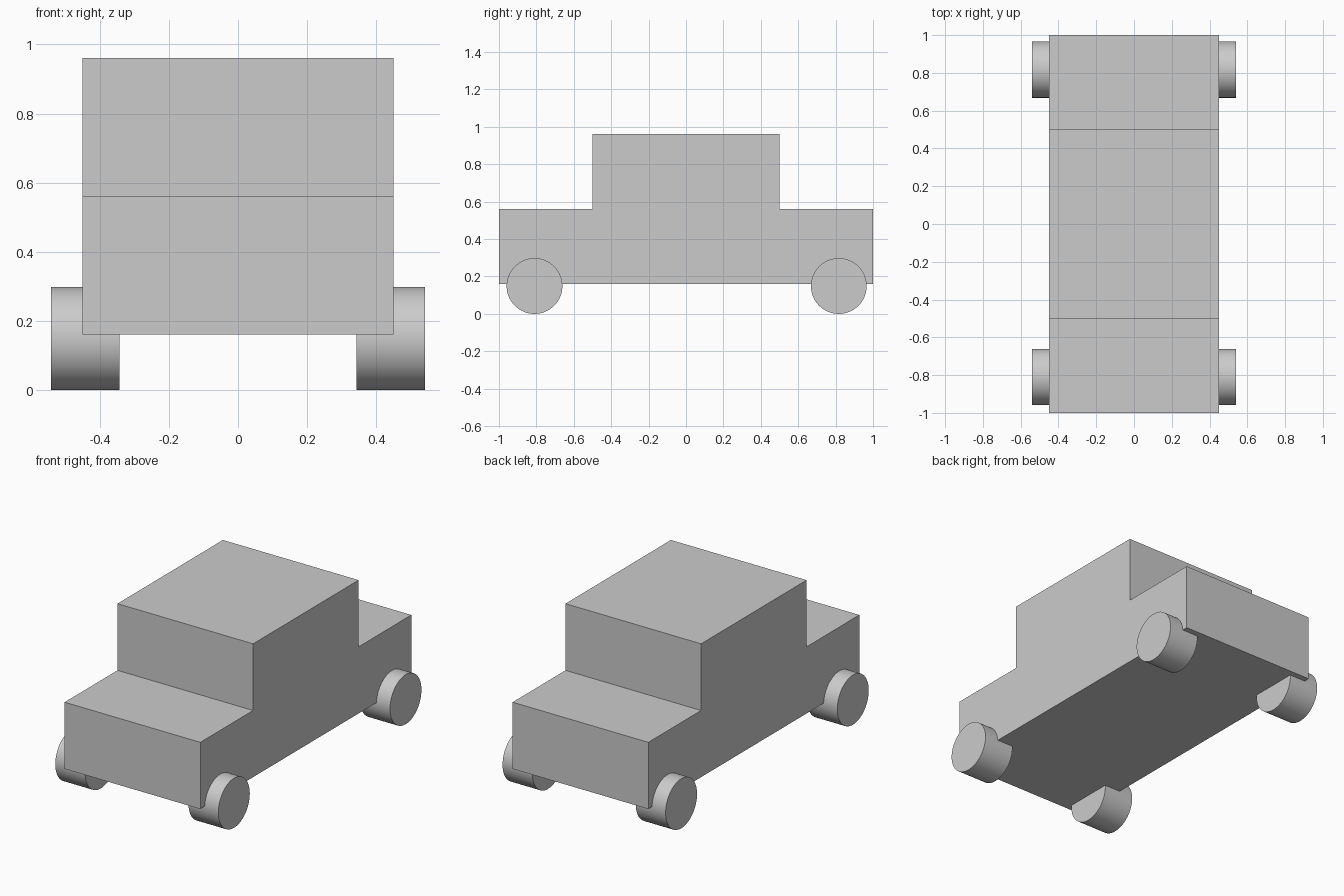
import bpy, bmesh, math
from mathutils import Matrix

if "Cube" in bpy.data.objects:
    bpy.data.objects.remove(bpy.data.objects["Cube"])

BODY_HALF_WIDTH = 0.45
WHEEL_RADIUS = 0.149
WHEEL_INNER, WHEEL_OUTER = 0.343, 0.541


def add_object(name, bm):
    bmesh.ops.recalc_face_normals(bm, faces=bm.faces)
    mesh = bpy.data.meshes.new(name)
    bm.to_mesh(mesh)
    bm.free()
    obj = bpy.data.objects.new(name, mesh)
    bpy.context.collection.objects.link(obj)
    return obj


# Body: stepped side profile (y, z) extruded across the width
profile = [(-1, 0.161), (1, 0.161), (1, 0.561), (0.5, 0.561),
           (0.5, 0.961), (-0.5, 0.961), (-0.5, 0.561), (-1, 0.561)]
bm = bmesh.new()
side = bm.faces.new([bm.verts.new((-BODY_HALF_WIDTH, y, z)) for y, z in profile])
ext = bmesh.ops.extrude_face_region(bm, geom=[side])
bmesh.ops.translate(bm, vec=(2 * BODY_HALF_WIDTH, 0, 0),
                    verts=[v for v in ext["geom"] if isinstance(v, bmesh.types.BMVert)])
add_object("body", bm)


# Wheels: round cylinders lying along x, partly tucked into the body
def add_wheel(name, sign, y):
    bm = bmesh.new()
    x = sign * (WHEEL_INNER + WHEEL_OUTER) / 2
    bmesh.ops.create_cone(
        bm, cap_ends=True, segments=64, radius1=WHEEL_RADIUS, radius2=WHEEL_RADIUS,
        depth=WHEEL_OUTER - WHEEL_INNER,
        matrix=Matrix.Translation((x, y, WHEEL_RADIUS)) @ Matrix.Rotation(math.pi / 2, 4, 'Y'))
    wheel = add_object(name, bm)
    bpy.ops.object.select_all(action='DESELECT')
    wheel.select_set(True)
    bpy.context.view_layer.objects.active = wheel
    bpy.ops.object.shade_smooth_by_angle(angle=math.radians(30))


for end, y in (("front", -0.81), ("rear", 0.817)):
    for hand, sign in (("left", -1), ("right", 1)):
        add_wheel(f"{end}_{hand}_wheel", sign, y)
